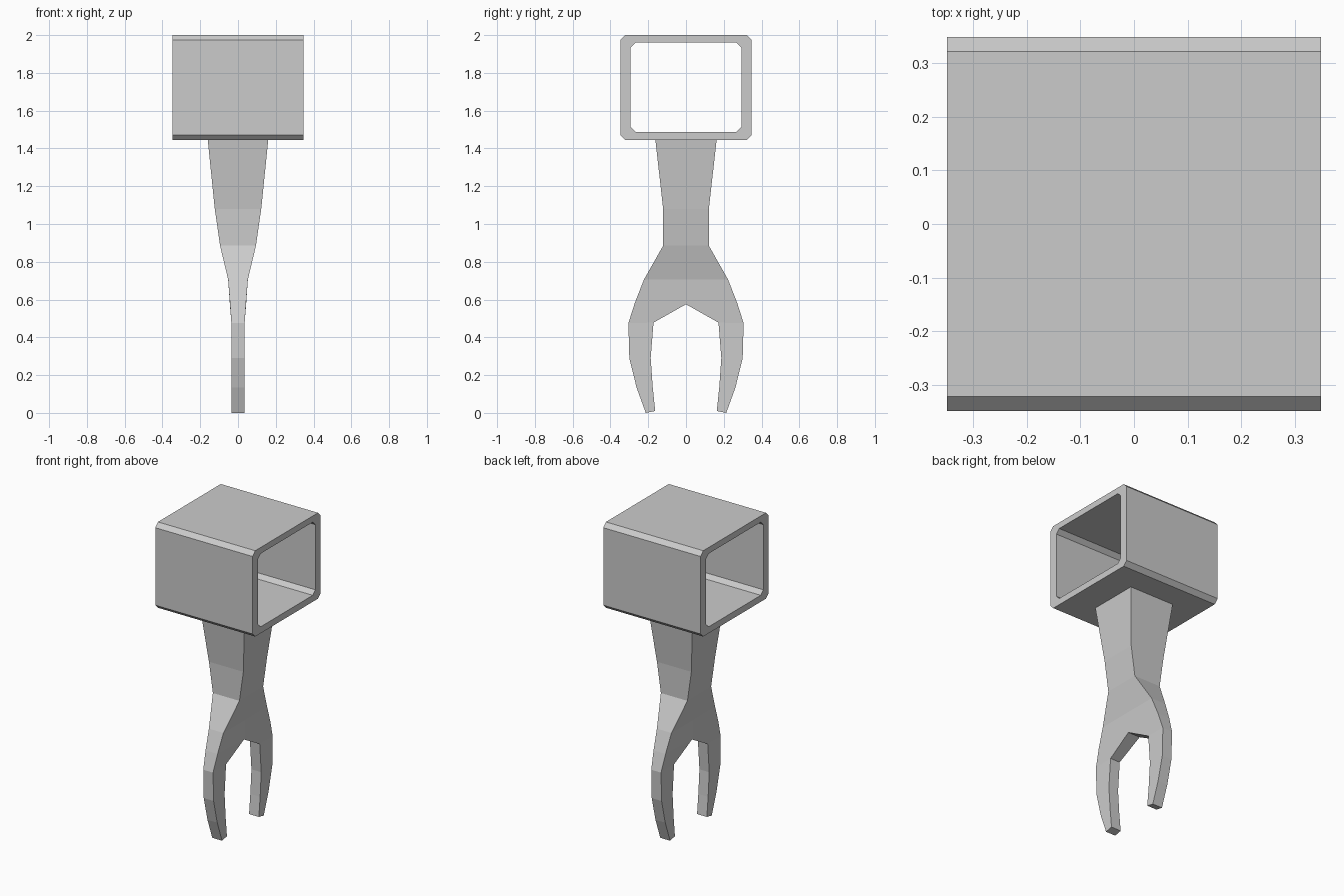
import bpy, bmesh

if "Cube" in bpy.data.objects:
    bpy.data.objects.remove(bpy.data.objects["Cube"])


def finish(bm, name):
    bmesh.ops.recalc_face_normals(bm, faces=bm.faces)
    mesh = bpy.data.meshes.new(name)
    bm.to_mesh(mesh)
    bm.free()
    obj = bpy.data.objects.new(name, mesh)
    bpy.context.collection.objects.link(obj)
    return obj


def chamfered_rect(hy, z0, z1, c):
    return [(hy, z0 + c), (hy, z1 - c), (hy - c, z1), (-hy + c, z1),
            (-hy, z1 - c), (-hy, z0 + c), (-hy + c, z0), (hy - c, z0)]


# Hollow square sleeve along x
bm = bmesh.new()
outer = chamfered_rect(0.348, 1.445, 2.0, 0.027)
inner = chamfered_rect(0.293, 1.487, 1.96, 0.026)
loops = [[bm.verts.new((x, y, z)) for y, z in prof]
         for prof, x in ((outer, -0.348), (outer, 0.348), (inner, 0.348), (inner, -0.348))]
for k in range(4):
    a, b = loops[k], loops[(k + 1) % 4]
    for i in range(8):
        j = (i + 1) % 8
        bm.faces.new((a[i], a[j], b[j], b[i]))
finish(bm, "sleeve")

# Forked shank, half profile: half thickness, outer (y, z), inner (y, z)
rows = [
    (0.160, (0.162, 1.445), (0, 1.445)),
    (0.123, (0.121, 1.080), (0, 1.080)),
    (0.095, (0.121, 0.885), (0, 0.885)),
    (0.052, (0.223, 0.705), (0, 0.705)),
    (0.043, (0.270, 0.585), (0, 0.575)),
    (0.035, (0.305, 0.475), (0.172, 0.478)),
    (0.035, (0.300, 0.290), (0.187, 0.290)),
    (0.035, (0.262, 0.135), (0.176, 0.135)),
    (0.035, (0.213, 0.000), (0.163, 0.010)),
]
bm = bmesh.new()
rings = [[bm.verts.new((s * w, *p)) for s, p in ((1, o), (-1, o), (-1, i), (1, i))]
         for w, o, i in rows]
for n, (a, b) in enumerate(zip(rings, rings[1:])):
    for k in range(4):
        if k == 2 and n < 4:
            continue  # open on the mirror plane above the crotch
        m = (k + 1) % 4
        bm.faces.new((a[k], a[m], b[m], b[k]))
bm.faces.new(rings[0])
bm.faces.new(rings[-1])
fork = finish(bm, "forked_shank")
mirror = fork.modifiers.new("mirror", 'MIRROR')
mirror.use_axis = (False, True, False)
mirror.use_clip = True

# Make sure the open half faces outward before mirroring
probe = max(fork.data.polygons, key=lambda p: p.center.y)
if probe.normal.y < 0:
    fork.data.flip_normals()
